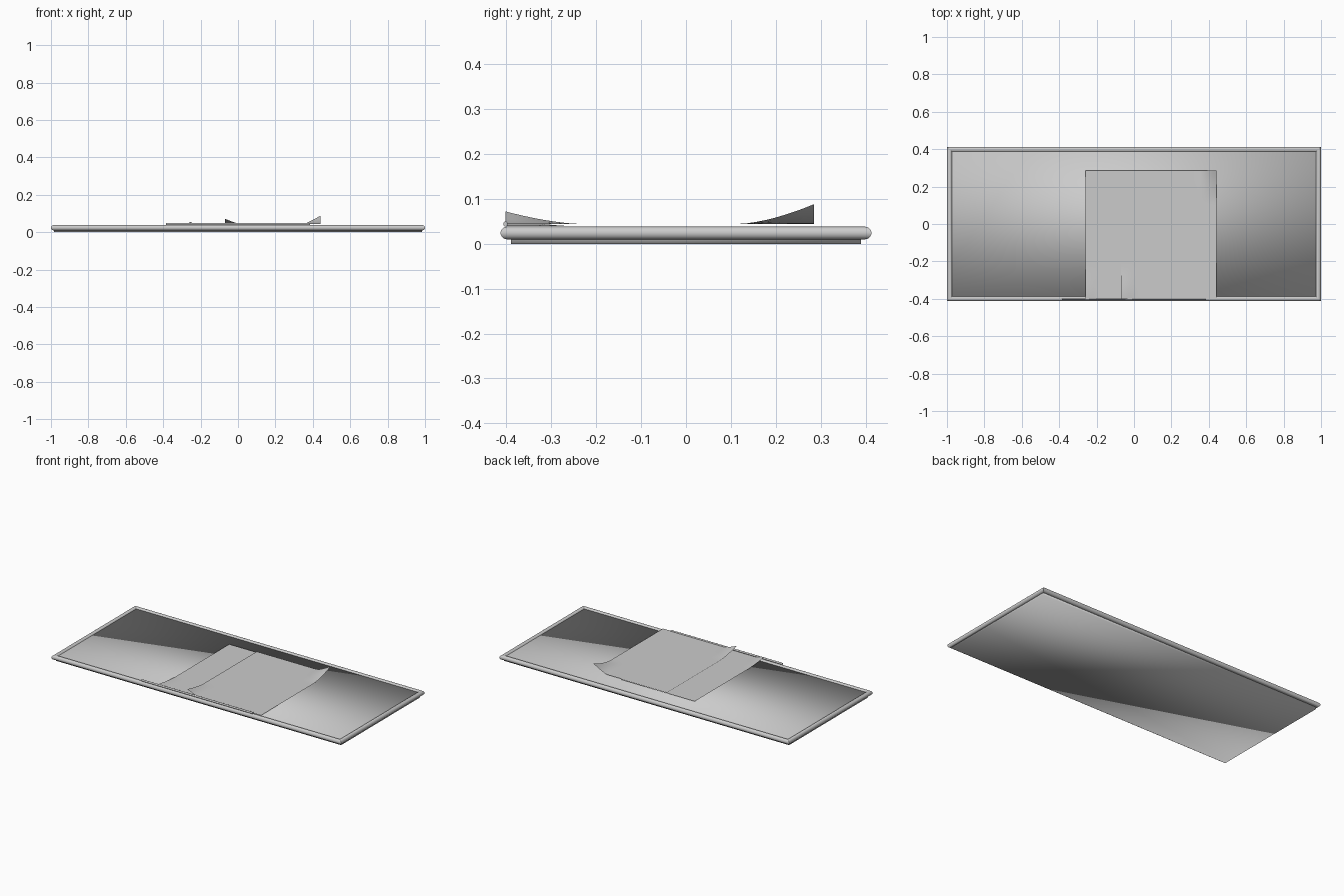
import bpy, bmesh, math

if "Cube" in bpy.data.objects:
    bpy.data.objects.remove(bpy.data.objects["Cube"])


def finish(name, bm, smooth_all=False, recalc=True):
    if recalc:
        bmesh.ops.recalc_face_normals(bm, faces=bm.faces)
    me = bpy.data.meshes.new(name)
    bm.to_mesh(me)
    bm.free()
    ob = bpy.data.objects.new(name, me)
    bpy.context.collection.objects.link(ob)
    bpy.ops.object.select_all(action='DESELECT')
    ob.select_set(True)
    bpy.context.view_layer.objects.active = ob
    if smooth_all:
        bpy.ops.object.shade_smooth()
    else:
        bpy.ops.object.shade_smooth_by_angle(angle=math.radians(35))
    return ob


# Flat board, softly shaded across its whole surface
bm = bmesh.new()
bmesh.ops.create_cube(bm, size=1)
for v in bm.verts:
    v.co = (v.co.x * 1.97, v.co.y * 0.78, (v.co.z + 0.5) * 0.03)
finish("pad_board", bm, smooth_all=True)

# Round rim with mitred corners
bm = bmesh.new()
R, SIDES = 0.014, 20
rings = []
for sx, sy in ((1, 1), (-1, 1), (-1, -1), (1, -1)):
    ring = []
    for k in range(SIDES):
        a = 2 * math.pi * k / SIDES
        d = R * math.cos(a)
        ring.append(bm.verts.new((sx * (0.986 + d), sy * (0.399 + d),
                                  0.024 + R * math.sin(a))))
    rings.append(ring)
for i in range(4):
    p, q = rings[i], rings[(i + 1) % 4]
    for k in range(SIDES):
        n = (k + 1) % SIDES
        bm.faces.new((p[k], p[n], q[n], q[k]))
finish("pad_rim", bm)


# Paper sheets with lifted corners; each curl is (corner x, corner y, reach x, reach y, height)
def sheet(name, x0, x1, z, curls, y0=-0.402, y1=0.285, nx=24, ny=32):
    bm = bmesh.new()
    grid = []
    for j in range(ny + 1):
        row = []
        for i in range(nx + 1):
            x = x0 + (x1 - x0) * i / nx
            y = y0 + (y1 - y0) * j / ny
            lift = 0
            for cx, cy, rx, ry, h in curls:
                u = max(0, 1 - abs(x - cx) / rx)
                v = max(0, 1 - abs(y - cy) / ry)
                lift += h * u ** 1.2 * v ** 1.6
            row.append(bm.verts.new((x, y, z + lift)))
        grid.append(row)
    for j in range(ny):
        for i in range(nx):
            bm.faces.new((grid[j][i], grid[j][i + 1],
                          grid[j + 1][i + 1], grid[j + 1][i]))
    finish(name, bm, recalc=False)


sheet("upper_sheet", -0.07, 0.44, 0.044,
      [(-0.07, -0.402, 0.08, 0.17, 0.028), (0.44, 0.285, 0.09, 0.17, 0.044)])
sheet("lower_sheet", -0.26, 0.25, 0.039,
      [(-0.26, -0.402, 0.06, 0.16, 0.016)])

# Slim rod lying along the front rim
bm = bmesh.new()
bmesh.ops.create_cone(bm, cap_ends=True, segments=12, radius1=0.006,
                      radius2=0.006, depth=0.77)
for v in bm.verts:
    v.co = (v.co.z, v.co.x * 0.8 - 0.402, v.co.y + 0.044)
finish("front_rod", bm)
